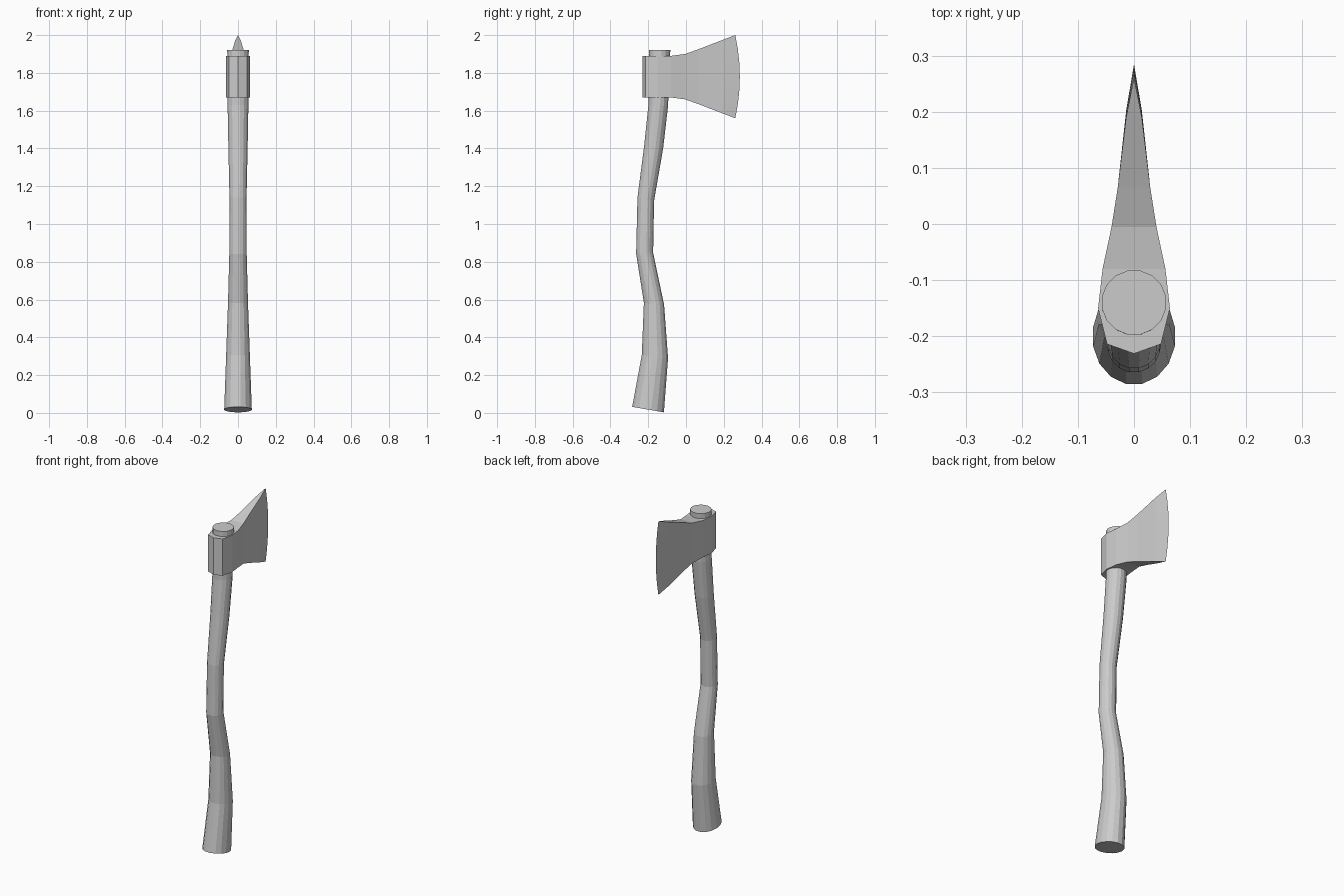
import bpy, bmesh, math

if "Cube" in bpy.data.objects:
    bpy.data.objects.remove(bpy.data.objects["Cube"])


def loft(name, rings):
    """Skin a list of equal-length closed rings and cap both ends."""
    bm = bmesh.new()
    loops = [[bm.verts.new(p) for p in ring] for ring in rings]
    n = len(loops[0])
    for a, b in zip(loops, loops[1:]):
        for i in range(n):
            j = (i + 1) % n
            bm.faces.new((a[i], a[j], b[j], b[i]))
    bm.faces.new(loops[0][::-1])
    bm.faces.new(loops[-1])
    bmesh.ops.remove_doubles(bm, verts=bm.verts[:], dist=0.0005)
    bmesh.ops.recalc_face_normals(bm, faces=bm.faces[:])
    mesh = bpy.data.meshes.new(name)
    bm.to_mesh(mesh)
    bm.free()
    obj = bpy.data.objects.new(name, mesh)
    bpy.context.collection.objects.link(obj)
    return obj


# Handle: back point (y, z), front point (y, z), half width in x
handle_sections = [
    (-0.285, 0.032, -0.117, 0.003, 0.073),
    (-0.234, 0.307, -0.095, 0.290, 0.063),
    (-0.223, 0.583, -0.116, 0.572, 0.053),
    (-0.264, 0.842, -0.174, 0.848, 0.046),
    (-0.257, 1.140, -0.169, 1.123, 0.045),
    (-0.222, 1.410, -0.121, 1.400, 0.051),
    (-0.199, 1.630, -0.095, 1.625, 0.055),
    (-0.197, 1.920, -0.083, 1.920, 0.057),
]
SIDES = 16
handle_rings = []
for y0, z0, y1, z1, rx in handle_sections:
    ring = []
    for i in range(SIDES):
        a = 2 * math.pi * (i + 0.5) / SIDES
        s = math.sin(a) / math.cos(math.pi / SIDES)
        t = 0.5 + 0.5 * s
        ring.append((rx * math.cos(a) / math.cos(math.pi / SIDES),
                     y0 + (y1 - y0) * t, z0 + (z1 - z0) * t))
    handle_rings.append(ring)
loft("handle", handle_rings)

# Axe head: y, half width, bottom z, top z, bulge of the cutting edge
head_sections = [
    (-0.231, 0.000, 1.67, 1.89, 0),
    (-0.214, 0.048, 1.67, 1.89, 0),
    (-0.150, 0.064, 1.67, 1.89, 0),
    (-0.080, 0.056, 1.67, 1.89, 0),
    (-0.005, 0.040, 1.66, 1.90, 0),
    (0.065, 0.029, 1.635, 1.925, 0),
    (0.190, 0.014, 1.587, 1.973, 0.012),
    (0.261, 0.000, 1.56, 2.00, 0.024),
]
LEVELS = 7
head_rings = []
for y, w, zb, zt, bulge in head_sections:
    side = []
    for k in range(LEVELS):
        t = k / (LEVELS - 1)
        side.append((y + bulge * (1 - (2 * t - 1) ** 2), zb + (zt - zb) * t))
    head_rings.append([(w, py, pz) for py, pz in side]
                      + [(-w, py, pz) for py, pz in reversed(side)])


# The poll and cutting edge are sharp lines, so the head is skinned without end caps
def head_mesh():
    bm = bmesh.new()
    loops = [[bm.verts.new(p) for p in ring] for ring in head_rings]
    n = len(loops[0])
    for a, b in zip(loops, loops[1:]):
        for i in range(n):
            j = (i + 1) % n
            bm.faces.new((a[i], a[j], b[j], b[i]))
    bmesh.ops.remove_doubles(bm, verts=bm.verts[:], dist=0.0005)
    bmesh.ops.recalc_face_normals(bm, faces=bm.faces[:])
    mesh = bpy.data.meshes.new("axe_head")
    bm.to_mesh(mesh)
    bm.free()
    return mesh


axe_head = bpy.data.objects.new("axe_head", head_mesh())
bpy.context.collection.objects.link(axe_head)
